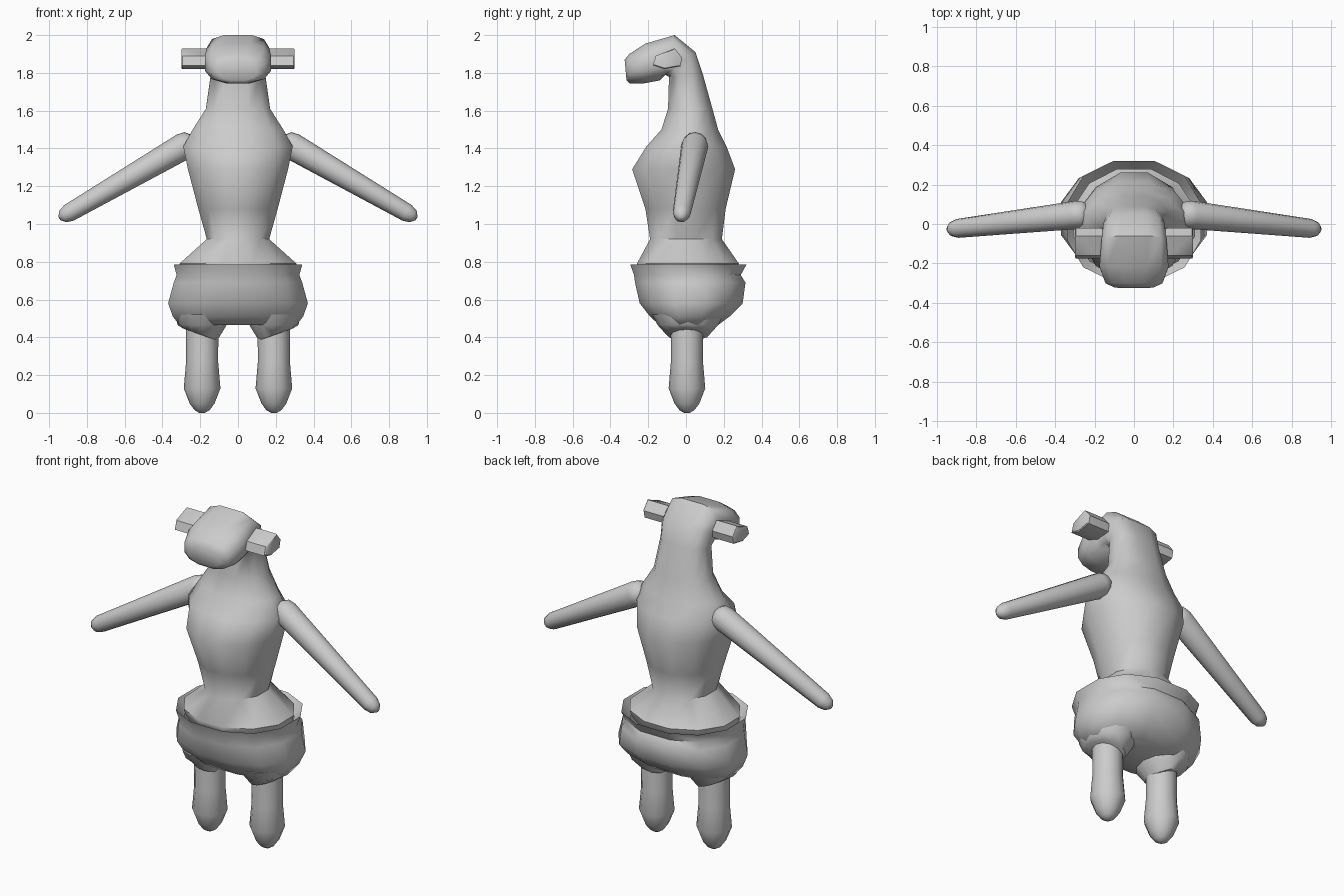
import bpy, math
from mathutils import Vector

if "Cube" in bpy.data.objects:
    bpy.data.objects.remove(bpy.data.objects["Cube"])

grey = bpy.data.materials.new("plain grey")
grey.diffuse_color = (0.6, 0.6, 0.6, 1)
grey.use_nodes = True
grey.node_tree.nodes["Principled BSDF"].inputs["Base Color"].default_value = grey.diffuse_color


def make(name, rings, cap_start=True, cap_end=True, angle=50):
    """Skin a list of equal-length point rings into one smooth object."""
    n = len(rings[0])
    verts = [p for r in rings for p in r]
    faces = [(a * n + i, a * n + (i + 1) % n, (a + 1) * n + (i + 1) % n, (a + 1) * n + i)
             for a in range(len(rings) - 1) for i in range(n)]
    if cap_start:
        faces.append(tuple(reversed(range(n))))
    if cap_end:
        faces.append(tuple(range((len(rings) - 1) * n, len(rings) * n)))
    mesh = bpy.data.meshes.new(name)
    mesh.from_pydata(verts, [], faces)
    mesh.materials.append(grey)
    ob = bpy.data.objects.new(name, mesh)
    bpy.context.collection.objects.link(ob)
    bpy.ops.object.select_all(action='DESELECT')
    ob.select_set(True)
    bpy.context.view_layer.objects.active = ob
    bpy.ops.object.mode_set(mode='EDIT')
    bpy.ops.mesh.select_all(action='SELECT')
    bpy.ops.mesh.normals_make_consistent(inside=False)
    bpy.ops.object.mode_set(mode='OBJECT')
    bpy.ops.object.shade_smooth_by_angle(angle=math.radians(angle))
    return ob


def ring(fy, fz, by, bz, w, e=1.0, n=12):
    """Rounded ring between a front point and a back point, half-width w."""
    pts = []
    for i in range(n):
        t = 2 * math.pi * (i + 0.5) / n
        c, s = math.cos(t), math.sin(t)
        # normalise so the flat sides reach the full size
        k = math.cos(math.pi / n) ** e
        x = w * math.copysign(abs(c) ** e, c) / k
        v = math.copysign(abs(s) ** e, s) / k
        pts.append(((x), (fy + by) / 2 + v * (by - fy) / 2, (fz + bz) / 2 + v * (bz - fz) / 2))
    return pts


def tube(name, stations, side, n=12):
    """Round limb through (centre, radius) stations, mirrored by side."""
    pts = [Vector((c[0] * side, c[1], c[2])) for c, r in stations]
    axis = (pts[-1] - pts[0]).normalized()
    u = axis.cross(Vector((0, 1, 0))).normalized()
    v = axis.cross(u)
    rings = [[p + r * (u * math.cos(2 * math.pi * i / n) + v * math.sin(2 * math.pi * i / n))
              for i in range(n)] for p, (c, r) in zip(pts, stations)]
    return make(name, rings)


# Torso, neck and forward-bent head in one skin
make("body", [ring(*r) for r in (
    (-.14, .55, .14, .55, .18),
    (-.25, .76, .27, .76, .305),
    (-.26, .79, .28, .79, .31),
    (-.19, .92, .19, .92, .165),
    (-.215, 1.08, .21, 1.08, .21),
    (-.285, 1.29, .26, 1.29, .265),
    (-.21, 1.41, .215, 1.41, .29),
    (-.13, 1.50, .17, 1.50, .24),
    (-.095, 1.61, .14, 1.61, .17, .85),
    (-.09, 1.78, .09, 1.79, .145, .75),
    (-.11, 1.79, .05, 1.91, .155, .65),
    (-.14, 1.76, -.06, 2.0, .165, .6),
    (-.22, 1.745, -.215, 1.955, .175, .75),
    (-.30, 1.745, -.30, 1.90, .145, .8),
    (-.315, 1.76, -.325, 1.87, .10, .8))])

# Puffy shorts with a turned-in rim
make("shorts", [ring(*r) for r in (
    (-.25, .72, .27, .72, .30, .9),
    (-.295, .785, .32, .785, .34, .9),
    (-.275, .73, .29, .73, .325, .9),
    (-.27, .69, .315, .69, .34, .9),
    (-.245, .58, .30, .58, .37, .9),
    (-.19, .51, .23, .51, .345, .9),
    (-.14, .465, .17, .465, .31, .9))], cap_start=False)

# Ear outline in the side plane
EAR = [(-.16, 1.89), (-.06, 1.93), (-.02, 1.88), (-.03, 1.835), (-.115, 1.82), (-.175, 1.84)]

for side, tag in ((-1, "left"), (1, "right")):
    # Leg openings of the shorts, sloping down towards the inside
    cuff = []
    for cx, rx, ry, z, tilt in ((.19, .14, .19, .52, 0), (.19, .13, .16, .465, .0),
                                (.20, .09, .115, .415, .35)):
        row = []
        for i in range(12):
            t = 2 * math.pi * i / 12
            dx = rx * math.cos(t)
            row.append(((cx + dx) * side, .01 + ry * math.sin(t), z + tilt * dx))
        cuff.append(row)
    make(tag + "_cuff", cuff)

    # Stubby rounded leg
    tube(tag + "_leg", [((.19, .005, z), r) for z, r in (
        (.55, .08), (.45, .086), (.27, .085), (.13, .097), (.05, .066), (.015, .04), (0, .015))], side)

    # Tapered straight arm from shoulder to tip
    a, b = Vector((.23, .053, 1.445)), Vector((.945, -.028, 1.03))
    tube(tag + "_arm", [(a.lerp(b, f), r) for f, r in (
        (0, .03), (.03, .062), (.08, .072), (.5, .06), (.93, .048), (.975, .036), (1, .012))], side)

    # Short six-sided ear
    cy, cz = -.095, 1.875
    make(tag + "_ear", [[(x * side, cy + (y - cy) * k, cz + (z - cz) * k) for y, z in EAR]
                        for x, k in ((.12, .9), (.18, 1), (.295, 1), (.30, .9))], angle=40)
